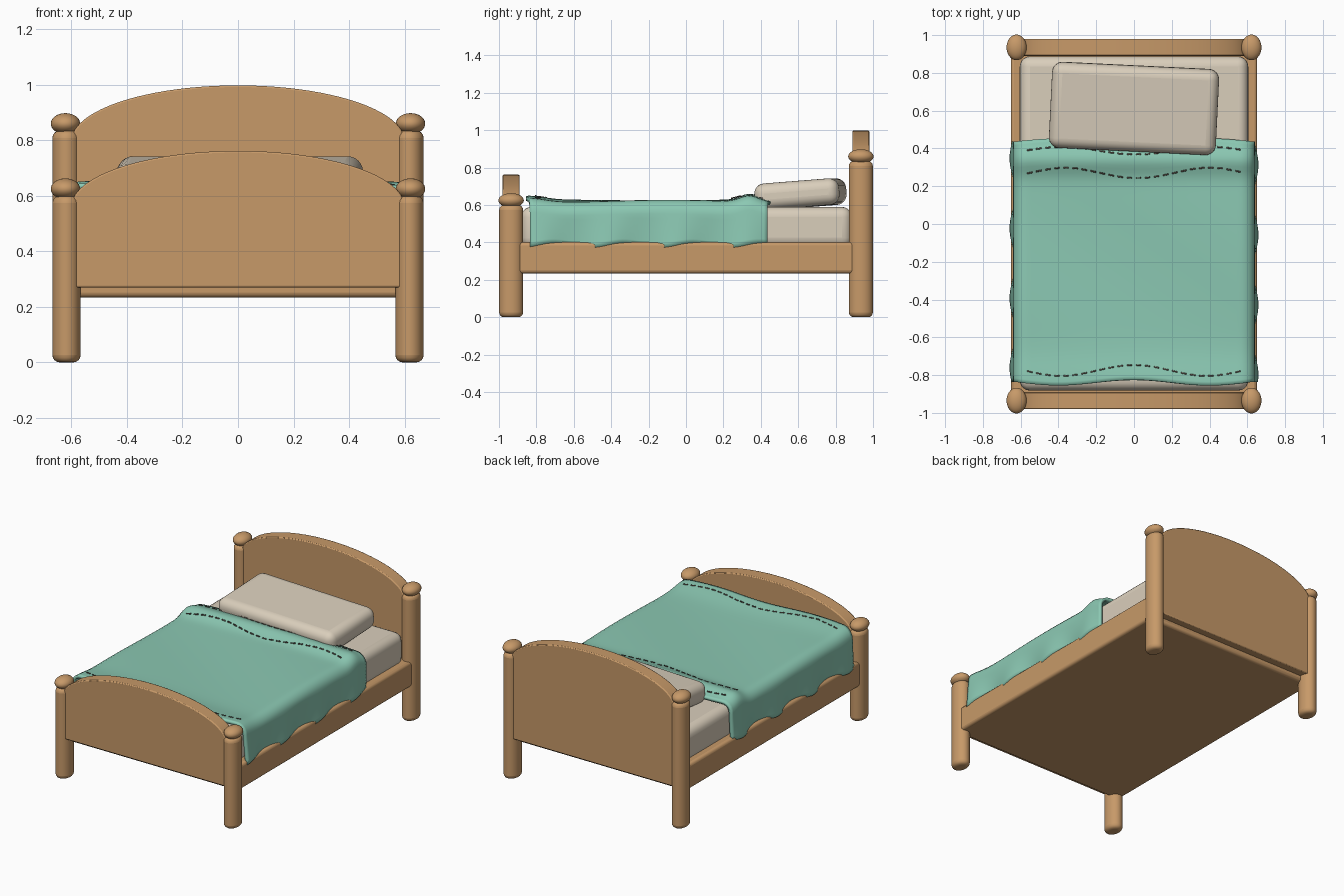
import bpy, bmesh
from math import sin, cos, pi, exp, sqrt, radians
from mathutils import Vector

cube = bpy.data.objects.get("Cube")
if cube:
    bpy.data.objects.remove(cube)


def material(name, rgb):
    m = bpy.data.materials.new(name)
    m.use_nodes = True
    m.diffuse_color = (*rgb, 1)
    m.node_tree.nodes["Principled BSDF"].inputs["Base Color"].default_value = (*rgb, 1)
    return m


WOOD = material("warm wood", (0.57, 0.32, 0.14))
LINEN = material("cream linen", (0.70, 0.62, 0.50))
TEAL = material("teal blanket", (0.26, 0.58, 0.45))
THREAD = material("dark thread", (0.12, 0.10, 0.08))


def finish(name, bm, mat, loc=(0, 0, 0), rot=(0, 0, 0), bevel=0, segments=3):
    """Turn a bmesh into a smooth-shaded object with rounded edges."""
    bmesh.ops.recalc_face_normals(bm, faces=bm.faces)
    mesh = bpy.data.meshes.new(name)
    bm.to_mesh(mesh)
    bm.free()
    mesh.materials.append(mat)
    ob = bpy.data.objects.new(name, mesh)
    bpy.context.collection.objects.link(ob)
    ob.location, ob.rotation_euler = loc, rot
    if bevel:
        b = ob.modifiers.new("rounding", "BEVEL")
        b.width, b.segments, b.limit_method = bevel, segments, "ANGLE"
        b.angle_limit = radians(40)
    bpy.ops.object.select_all(action="DESELECT")
    ob.select_set(True)
    bpy.context.view_layer.objects.active = ob
    bpy.ops.object.shade_smooth_by_angle(angle=radians(40))
    return ob


def box(name, mat, size, loc, rot=(0, 0, 0), bevel=0, segments=3):
    bm = bmesh.new()
    bmesh.ops.create_cube(bm, size=1)
    bmesh.ops.scale(bm, vec=size, verts=bm.verts)
    return finish(name, bm, mat, loc, rot, bevel, segments)


def post(name, x, y, height):
    """Oval leg with a rounded foot and a flattened knob on top."""
    bm = bmesh.new()
    bmesh.ops.create_cone(bm, cap_ends=True, segments=32, radius1=1, radius2=1, depth=1)
    bmesh.ops.scale(bm, vec=(0.051, 0.064, height), verts=bm.verts)
    finish(name, bm, WOOD, (x, y, height / 2), bevel=0.026, segments=4)
    bm = bmesh.new()
    bmesh.ops.create_uvsphere(bm, u_segments=32, v_segments=16, radius=1)
    bmesh.ops.scale(bm, vec=(0.053, 0.068, 0.038), verts=bm.verts)
    finish(name + "_knob", bm, WOOD, (x * 1.006, y, height + 0.025))


def arched_board(name, y, spring):
    """Panel whose top edge is part of an ellipse."""
    w, n = 0.592, 48
    bm = bmesh.new()
    pts = [(-w, 0.27), (w, 0.27)]
    for i in range(n + 1):
        x = w * cos(pi * i / n)
        pts.append((x, spring + 0.2 * sqrt(1 - (x / 0.6) ** 2)))
    face = bm.faces.new([bm.verts.new((x, y - 0.045, z)) for x, z in pts])
    ext = bmesh.ops.extrude_face_region(bm, geom=[face])
    verts = [v for v in ext["geom"] if isinstance(v, bmesh.types.BMVert)]
    bmesh.ops.translate(bm, vec=(0, 0.09, 0), verts=verts)
    finish(name, bm, WOOD, bevel=0.006, segments=2)


# Wooden frame
for side, x in (("left", 0.618), ("right", -0.618)):
    post("front_post_" + side, x, -0.935, 0.6)
    post("back_post_" + side, x, 0.935, 0.835)
arched_board("footboard", -0.935, 0.562)
arched_board("headboard", 0.935, 0.798)
box("bed_base", WOOD, (1.304, 1.86, 0.167), (0, 0, 0.3175), bevel=0.018)

# Bedding
box("mattress", LINEN, (1.21, 1.77, 0.22), (0, 0.003, 0.48), bevel=0.055, segments=5)
box("pillow", LINEN, (0.885, 0.455, 0.142), (0, 0.612, 0.658),
    (radians(4.5), 0, radians(-2.8)), bevel=0.055, segments=6)


# Blanket surface: flat top, rounded shoulder, rippled hanging side
FLAT, RADIUS, DROP = 0.57, 0.07, 0.17
ARC = RADIUS * pi / 2
LENGTH = FLAT + ARC + DROP


def cloth(s, t):
    """Point on the blanket: s runs side to side, t from foot to head."""
    sign, a = (1 if s >= 0 else -1), abs(s) * LENGTH
    top_x = min(a, FLAT + RADIUS)
    start = -0.84 + 0.015 * cos(2 * pi * top_x / 0.8)
    end = 0.44 - 0.013 * cos(2 * pi * top_x / 0.8)
    y = start + t * (end - start)
    z = 0.622 + 0.022 * exp(-((y + 0.85) / 0.13) ** 2)
    z += 0.032 * exp(-((y - 0.34) / 0.07) ** 2) + 0.006 * sin(5 * y + 3 * s)
    if a <= FLAT:
        return Vector((s * LENGTH, y, z))
    if a <= FLAT + ARC:
        ang = (a - FLAT) / RADIUS
        return Vector((sign * (FLAT + RADIUS * sin(ang)), y, z - RADIUS * (1 - cos(ang))))
    f = (a - FLAT - ARC) / DROP
    hem = 0.384 + 0.013 * sin(2 * pi * y / 0.37 + sign)
    ripple = f * (0.004 + 0.015 * cos(2 * pi * (y - 0.33) / 0.37 + 0.3 * sign))
    z -= RADIUS
    return Vector((sign * (FLAT + RADIUS + ripple), y, z + f * (hem - z)))


bm = bmesh.new()
NU, NV = 72, 64
grid = [[bm.verts.new(cloth(2 * i / NU - 1, j / NV)) for j in range(NV + 1)]
        for i in range(NU + 1)]
for i in range(NU):
    for j in range(NV):
        bm.faces.new((grid[i][j], grid[i + 1][j], grid[i + 1][j + 1], grid[i][j + 1]))
blanket = finish("blanket", bm, TEAL)
thick = blanket.modifiers.new("thickness", "SOLIDIFY")
thick.thickness, thick.offset = 0.02, -1

# Dashed stitching across the blanket
rows = (("foot_stitches", -0.775, 0.015, 0.0), ("fold_stitches", 0.27, 0.018, 0.35),
        ("head_stitches", 0.388, 0.008, 0.35))
for name, y0, amp, shift in rows:
    bm = bmesh.new()
    count = 24
    for k in range(count):
        x0 = -0.575 + 1.15 * (k + 0.2) / count
        strip = []
        for x in (x0, x0 + 0.028):
            y = y0 + amp * cos(2 * pi * (x + shift) / 0.75)
            for dy in (-0.0035, 0.0035):
                p = cloth(x / LENGTH, (y + dy + 0.84) / 1.28)
                strip.append(bm.verts.new(p + Vector((0, 0, 0.003))))
        bm.faces.new((strip[0], strip[2], strip[3], strip[1]))
    row = finish(name, bm, THREAD)
    row.modifiers.new("thickness", "SOLIDIFY").thickness = 0.004
